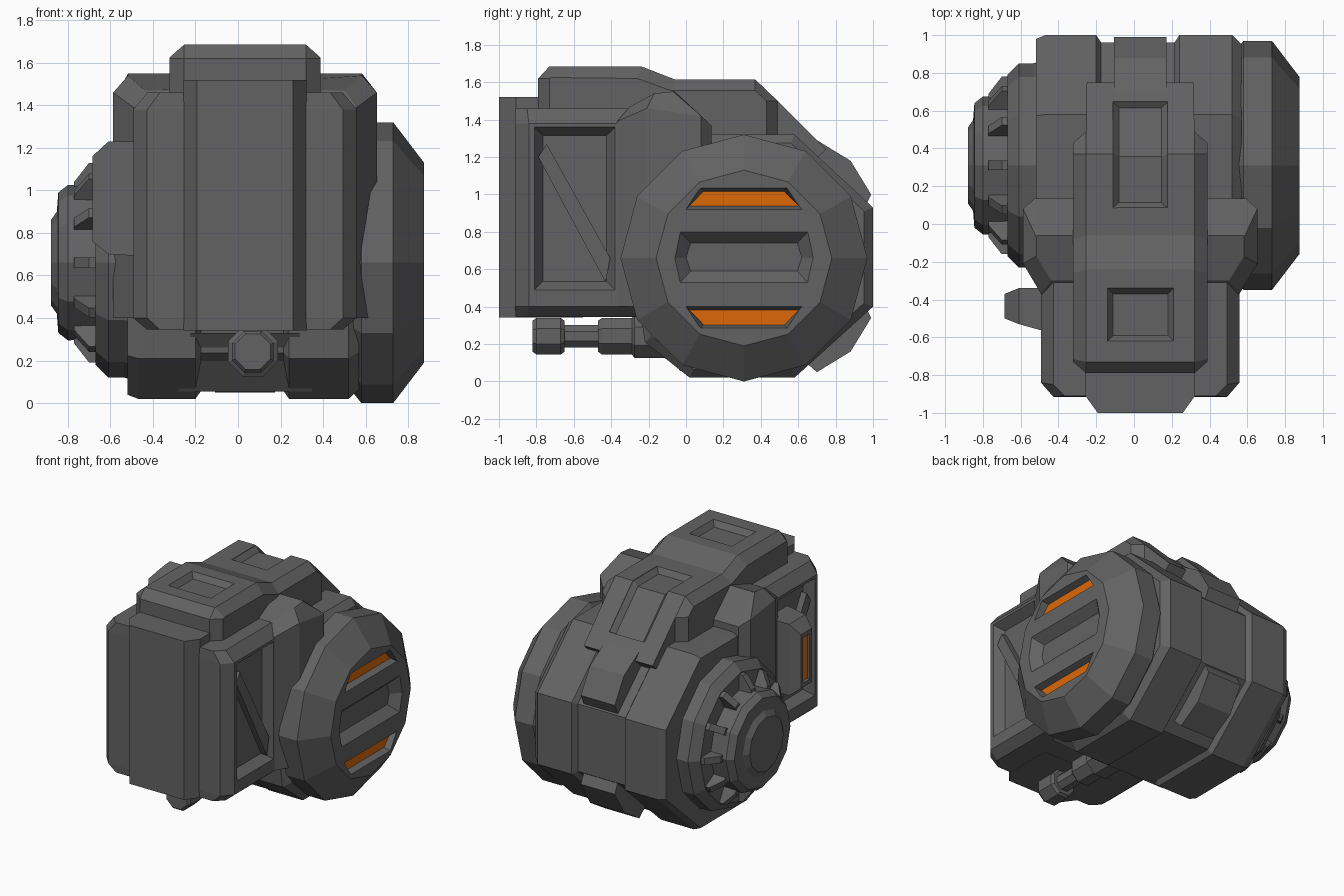
import bpy, bmesh, math

if "Cube" in bpy.data.objects:
    bpy.data.objects.remove(bpy.data.objects["Cube"])

CX, CY, CZ = 0.033, 0.31, 0.66      # body mid-plane x, drum axis y and z


def material(name, col):
    m = bpy.data.materials.new(name)
    m.diffuse_color = (*col, 1)
    m.use_nodes = True
    m.node_tree.nodes["Principled BSDF"].inputs["Base Color"].default_value = m.diffuse_color
    return m


GREY = material("dark_grey", (0.124, 0.124, 0.127))
ORANGE = material("orange", (0.72, 0.14, 0.002))


def loop(axis, c, pts):
    """2D points placed on the plane axis = c."""
    return [{'x': (c, a, b), 'y': (a, c, b), 'z': (a, b, c)}[axis] for a, b in pts]


def shrink(pts, d):
    """Move an outline toward its centre by about d."""
    out = []
    us, vs = [p[0] for p in pts], [p[1] for p in pts]
    cu, cv = (min(us) + max(us)) / 2, (min(vs) + max(vs)) / 2
    ku, kv = 1 - 2 * d / (max(us) - min(us)), 1 - 2 * d / (max(vs) - min(vs))
    for u, v in pts:
        out.append((cu + (u - cu) * ku, cv + (v - cv) * kv))
    return out


def loft(name, loops, mat=GREY):
    """Skin a row of equal-length loops and cap both ends."""
    bm = bmesh.new()
    rows = [[bm.verts.new(p) for p in l] for l in loops]
    n = len(rows[0])
    for a, b in zip(rows, rows[1:]):
        for i in range(n):
            j = (i + 1) % n
            bm.faces.new((a[i], a[j], b[j], b[i]))
    bm.faces.new(rows[0])
    bm.faces.new(rows[-1])
    bmesh.ops.recalc_face_normals(bm, faces=bm.faces)
    me = bpy.data.meshes.new(name)
    bm.to_mesh(me)
    bm.free()
    me.materials.append(mat)
    ob = bpy.data.objects.new(name, me)
    bpy.context.collection.objects.link(ob)
    return ob


def prism(name, axis, c0, c1, pts, mat=GREY):
    return loft(name, [loop(axis, c0, pts), loop(axis, c1, pts)], mat)


def cut(ob, cutter):
    """Subtract the cutter from ob and discard the cutter."""
    m = ob.modifiers.new("cut", 'BOOLEAN')
    m.operation, m.solver, m.object = 'DIFFERENCE', 'EXACT', cutter
    dg = bpy.context.evaluated_depsgraph_get()
    me = bpy.data.meshes.new_from_object(ob.evaluated_get(dg))
    ob.modifiers.clear()
    ob.data = me
    bpy.data.objects.remove(cutter)


def pocket(ob, axis, face, floor, pts, d=0.03):
    """Recess with sloping walls from the face plane to the floor plane."""
    over = face + (face - floor) * 0.2
    cut(ob, loft("pocket_cutter", [loop(axis, over, shrink(pts, -d * 0.2)),
                                   loop(axis, floor, shrink(pts, d))]))


def rect(a0, a1, b0, b1):
    return [(a0, b0), (a1, b0), (a1, b1), (a0, b1)]


def mirror_x(half):
    """Half outline with x offsets -> whole outline around CX."""
    return [(CX + x, *r) for x, *r in half] + [(CX - x, *r) for x, *r in reversed(half)]


def lathe(name, axis, ca, cb, n, steps, phase=0.0):
    ring = [(math.cos(phase + math.tau * i / n), math.sin(phase + math.tau * i / n)) for i in range(n)]
    return loft(name, [loop(axis, c, [(ca + r * u, cb + r * v) for u, v in ring]) for c, r in steps])


# Eight-sided drum with two raised bands
OCT = [(0.58, 0.02), (1.0, 0.40), (1.0, 0.93), (0.58, 1.32),
       (0.04, 1.32), (-0.33, 0.95), (-0.22, 0.21), (0.02, 0.02)]
steps = [(-0.52, .97), (-0.47, 1), (-0.20, 1), (-0.175, .945), (0.215, .945),
         (0.24, 1), (0.52, 1), (0.57, .93)]
loft("drum", [loop('x', x, [(CY + (y - CY) * s, CZ + (z - CZ) * s) for y, z in OCT]) for x, s in steps])

# Raised hatches on the rear slopes of the drum
hatch = [(0.62, 0.12), (0.70, 0.05), (0.88, 0.16), (0.99, 0.34), (0.95, 0.42), (0.70, 0.36)]
for name, pts in (("lower_hatch", hatch), ("upper_hatch", [(y, 1.34 - z) for y, z in hatch])):
    prism(name, 'x', CX - 0.14, CX + 0.14, pts)

# Right wheel cover with slots
cover = lathe("right_cover", 'x', CY, CZ, 12, [(0.54, .61), (0.58, .66), (0.73, .66), (0.875, .47)])
mid = [(-0.06, .66), (-0.03, .80), (0.65, .80), (0.68, .66), (0.65, .53), (-0.03, .53)]
pocket(cover, 'x', 0.875, 0.81, mid, 0.06)
for name, k in (("upper_glow", 1), ("lower_glow", -1)):
    slot = [(0.0, CZ + k * .26), (0.62, CZ + k * .26), (0.54, CZ + k * .375), (0.08, CZ + k * .375)]
    pocket(cover, 'x', 0.875, 0.825, slot, 0.02)
    prism(name, 'x', 0.823, 0.831, shrink(slot, 0.018), ORANGE)

# Left cap, hub and ring of fins
lathe("left_cap", 'x', CY, CZ, 12, [(-0.50, .55), (-0.535, .54), (-0.61, .54), (-0.67, .48)])
lathe("left_hub", 'x', CY, CZ, 12, [(-0.60, .36), (-0.80, .365), (-0.845, .33), (-0.852, .24), (-0.88, .20)])
fin = [(-0.66, .34), (-0.77, .34), (-0.77, .38), (-0.70, .47), (-0.66, .47)]
for i in range(12):
    a = math.tau * i / 12
    c, s = math.cos(a), math.sin(a)
    loft("fin", [[(x, CY + r * c - t * s, CZ + r * s + t * c) for x, r in fin] for t in (-.025, .025)])

# Front block with chamfered edges
plan = mirror_x([(0.46, -0.915), (0.525, -0.84), (0.525, -0.15)])
inner = mirror_x([(0.40, -0.91), (0.46, -0.85), (0.46, -0.15)])
block = loft("front_block", [loop('z', 0.345, inner), loop('z', 0.40, plan),
                             loop('z', 1.38, plan), loop('z', 1.46, inner)])
side = rect(-0.81, -0.38, 0.49, 1.36)
for k, name in ((1, "right_brace"), (-1, "left_brace")):
    pocket(block, 'x', CX + k * 0.525, CX + k * 0.46, side, 0.045)
    prism(name, 'x', CX + k * 0.45, CX + k * 0.505,
          [(-0.79, 1.20), (-0.745, 1.27), (-0.405, 0.66), (-0.43, 0.53)])
prism("front_slab", 'z', 0.342, 1.52, mirror_x([(0.225, -1.0), (0.29, -0.91), (0.29, -0.55)]))

# Lug on the left side with a glowing strip
lug = loft("left_lug", [loop('x', -0.43, rect(-0.58, -0.34, 0.69, 1.23)),
                        loop('x', -0.61, rect(-0.53, -0.34, 0.70, 1.23)),
                        loop('x', -0.685, rect(-0.50, -0.37, 0.76, 1.16))])
strip = rect(-0.475, -0.395, 0.79, 1.13)
pocket(lug, 'x', -0.685, -0.667, strip, 0.01)
prism("left_glow", 'x', -0.665, -0.671, shrink(strip, 0.009), ORANGE)

# Shoulder armour between block and drum
low = [(0.525, -0.37), (0.62, -0.21), (0.62, 0.08), (0.56, 0.135)]
brow = [(*p, z) for p, z in zip(low, (1.39, 1.46, 1.42, 1.37))]
high = mirror_x([(0.47, -0.30), (0.55, -0.17), (0.55, -0.07), (0.545, -0.06)])
top_z = (1.47, 1.54, 1.55, 1.55)
loft("shoulder_armour", [loop('z', 0.40, mirror_x(low)), mirror_x(brow),
                         [(x, y, z) for (x, y), z in zip(high, top_z + top_z[::-1])]])

# Top spine with sloping tail
head = [(-0.79, 1.4), (-0.79, 1.62), (-0.73, 1.685), (-0.24, 1.685), (-0.06, 1.615), (0.37, 1.615)]
full = head + [(0.75, 1.24), (0.62, 1.12), (-0.2, 1.15)]
wide = head + [(0.49, 1.5), (0.49, 1.2), (-0.2, 1.15)]
edge = [(-0.73, 1.4), (-0.73, 1.62), (-0.715, 1.625), (-0.26, 1.62), (-0.08, 1.555),
        (0.37, 1.555), (0.43, 1.5), (0.43, 1.2), (-0.2, 1.15)]
spine = loft("top_spine", [loop('x', CX + x, p) for x, p in (
    (-.355, edge), (-.287, wide), (-.283, full), (.283, full), (.287, wide), (.355, edge))])
pocket(spine, 'z', 1.685, 1.645, rect(-0.14, 0.21, -0.62, -0.34), 0.03)
rim = [(0.08, 1.625), (0.375, 1.625), (0.655, 1.345)]
shallow = rim + [(0.645, 1.338), (0.37, 1.612), (0.085, 1.612)]
deep = rim + [(0.615, 1.32), (0.358, 1.575), (0.115, 1.575)]
cut(spine, loft("tail_cutter", [loop('x', CX + x, p) for x, p in (
    (-.145, shallow), (-.112, deep), (.112, deep), (.145, shallow))]))

# Lower front panel and stepped pipe
loft("lower_panel", [loop('z', 0.055, mirror_x([(0.315, -0.03), (0.315, 0.2)])),
                     loop('z', 0.33, mirror_x([(0.255, -0.25), (0.255, 0.2)]))])
lathe("front_pipe", 'y', 0.07, 0.242, 8,
      [(-0.82, .09), (-0.80, .106), (-0.67, .106), (-0.65, .09), (-0.65, .065), (-0.47, .065), (-0.47, .09),
       (-0.45, .105), (-0.29, .105), (-0.275, .127), (-0.1, .127)], math.pi / 8)
